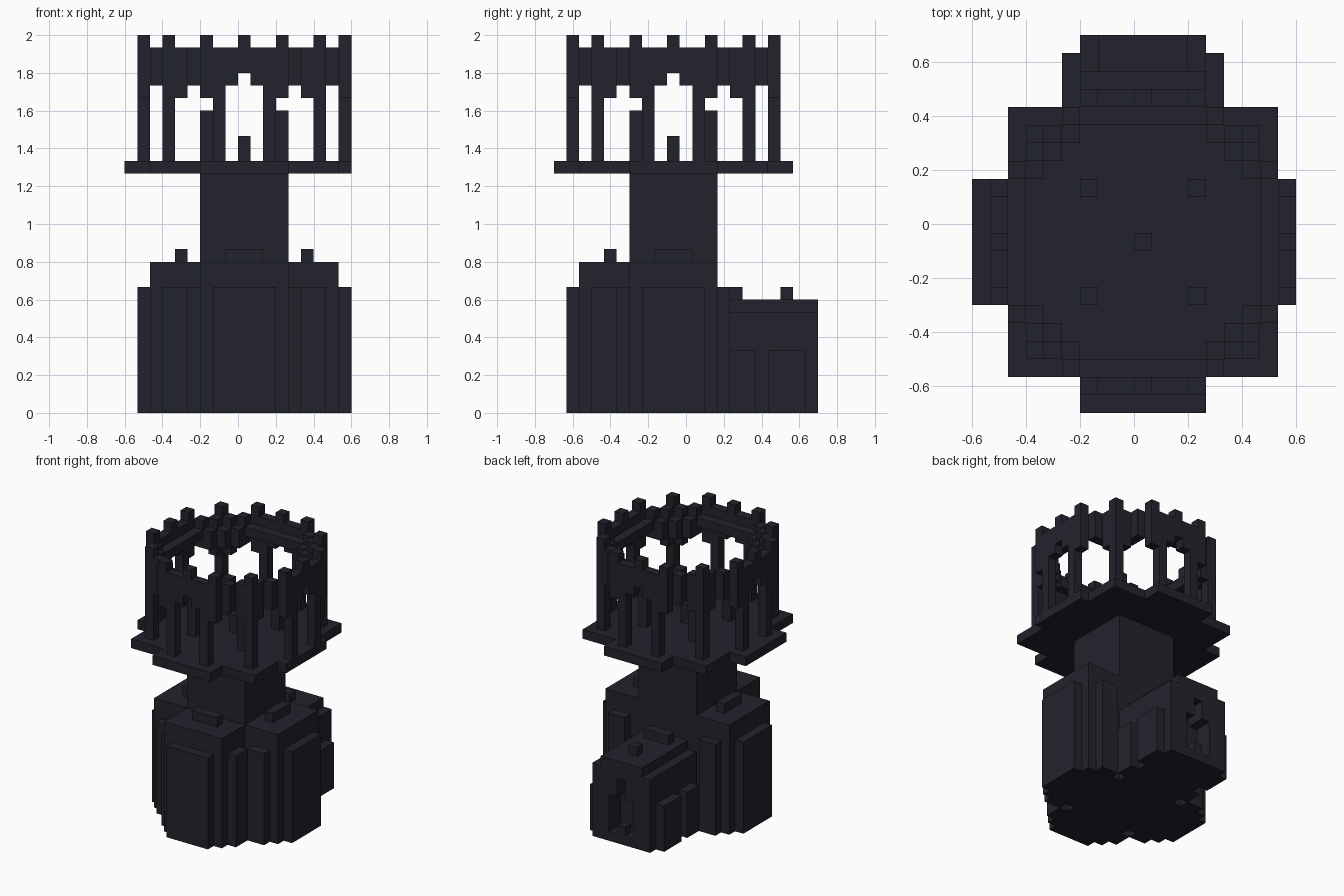
import bpy
import bmesh
from mathutils import Vector

cube = bpy.data.objects.get("Cube")
if cube:
    bpy.data.objects.remove(cube, do_unlink=True)

UNIT = 1 / 15                       # edge of one block
CENTRE = Vector((0.5, -1.0, 0.0))   # tower axis, in blocks

stone = bpy.data.materials.new("dark slate")
stone.use_nodes = True
colour = (0.0165, 0.0165, 0.0255, 1)
stone.diffuse_color = colour
bsdf = stone.node_tree.nodes["Principled BSDF"]
bsdf.inputs["Base Color"].default_value = colour
bsdf.inputs["Roughness"].default_value = 0.9


def build(name, boxes):
    """One object made of blocks given as (u0, u1, v0, v1, z0, z1)."""
    bm = bmesh.new()
    for u0, u1, v0, v1, z0, z1 in boxes:
        low, high = Vector((u0, v0, z0)), Vector((u1, v1, z1))
        made = bmesh.ops.create_cube(bm, size=1)["verts"]
        for vert in made:
            vert.co = (CENTRE + (low + high) / 2 + vert.co * (high - low)) * UNIT
    mesh = bpy.data.meshes.new(name)
    bm.to_mesh(mesh)
    bm.free()
    mesh.materials.append(stone)
    obj = bpy.data.objects.new(name, mesh)
    bpy.context.collection.objects.link(obj)
    return obj


def turn(box, quarter):
    """Rotate a box about the tower axis by quarter turns."""
    u0, u1, v0, v1, z0, z1 = box
    for _ in range(quarter):
        u0, u1, v0, v1 = -v1, -v0, u0, u1
    return (u0, u1, v0, v1, z0, z1)


def around(boxes, quarters=range(4)):
    return [turn(b, q) for q in quarters for b in boxes]


def mirror(boxes):
    return boxes + [(-b[1], -b[0], *b[2:]) for b in boxes]


def cell(u, v, z0, z1):
    return (u - .5, u + .5, v - .5, v + .5, z0, z1)


# Tower shaft
build("tower_shaft", [(-3.5, 3.5, -3.5, 3.5, 0, 19)])

# Three tall wings: front, +x and -x
WINGS = (0, 1, 3)
build("base_wings", around([(-3.5, 3.5, -7.5, -3.5, 0, 12)], WINGS))
build("wing_end_panels", around([(-2.5, 2.5, -8.5, -7.5, 0, 10)], WINGS))
build("wing_side_panels", around(mirror([(3.5, 4.5, -6.5, -4.5, 0, 10)]), WINGS))
build("wing_roof_ridges", around([(-1.5, 1.5, -5.5, -4.5, 12, 13)], WINGS))

# Low porch at the back, with an arched doorway
build("porch_body", [(-3.5, 3.5, 3.5, 9.5, 0, 8)])
build("porch_roof", [(-2.5, 2.5, 3.5, 11.5, 8, 9)])
build("porch_roof_blocks", [(-1.5, 1.5, 4.5, 5.5, 9, 10), cell(0, 9, 9, 10)])
build("porch_side_panels", mirror([(3.5, 4.5, 4.5, 6.5, 0, 5),
                                   (3.5, 4.5, 7.5, 10.5, 0, 5)]))
build("doorway", mirror([(1.5, 3.5, 9.5, 11.5, 0, 8), (.5, 1.5, 9.5, 11.5, 5, 8)])
      + [(-1.5, 1.5, 9.5, 11.5, 0, 1), (-.5, .5, 9.5, 11.5, 7, 8)])
build("door_step", [cell(0, 11, 1, 2)])

# Cross-shaped gallery floor, one arm shorter
build("gallery_floor", [(-7.5, 7.5, -7.5, 7.5, 19, 20),
                        (-3.5, 3.5, -9.5, 9.5, 19, 20),
                        (-9.5, 8.5, -3.5, 3.5, 19, 20)])
build("gallery_posts", around([cell(3, 3, 20, 24)]))
build("gallery_centre_post", [cell(0, 0, 20, 22)])

# Arcade on each side: columns and stepped arch
build("arcade_columns", around(mirror([cell(2, -8, 20, 26)])))
build("arcade_walls", around(
    mirror([cell(3, -8, 25, 29), (.5, 2.5, -8.5, -7.5, 26, 29)])
    + [cell(0, -8, 27, 29)]))
build("arcade_inner_ledges", around([(-3.5, 3.5, -7.5, -6.5, 27, 28)]))

# Corners of the arcade
build("corner_columns", around([cell(6, 6, 20, 30)]))
build("corner_walls", around([
    cell(4, 7, 26, 29), cell(7, 4, 26, 29),
    cell(5, 6, 25, 29), cell(6, 5, 25, 29)]))
build("corner_brackets", around([
    cell(4, 6, 26, 28), cell(6, 4, 26, 28), cell(5, 5, 26, 28)]))

# Crenels along the top
build("crenels", around([cell(u, -8, 29, 30) for u in (-3, 0, 3)]))
